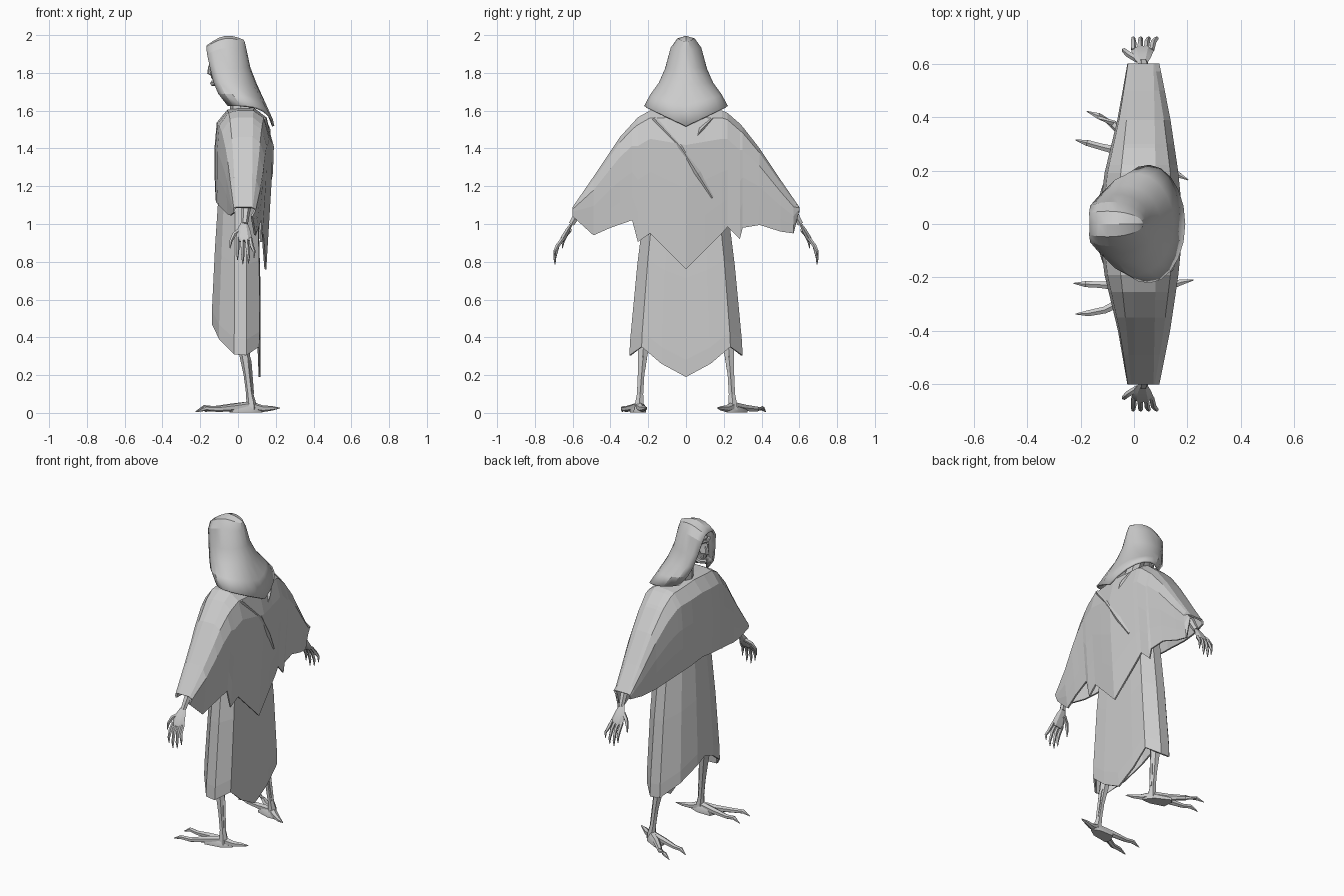
import bpy, bmesh, math
from mathutils import Vector, Matrix

cube = bpy.data.objects.get("Cube")
if cube:
    bpy.data.objects.remove(cube)

mat = bpy.data.materials.new("plain grey")
mat.use_nodes = True
grey = (0.6, 0.6, 0.6, 1)
mat.diffuse_color = grey
mat.node_tree.nodes["Principled BSDF"].inputs["Base Color"].default_value = grey


def finish(name, bm, thick=0, smooth=None):
    bmesh.ops.remove_doubles(bm, verts=bm.verts, dist=0.0005)
    bmesh.ops.recalc_face_normals(bm, faces=bm.faces)
    me = bpy.data.meshes.new(name)
    bm.to_mesh(me)
    bm.free()
    me.materials.append(mat)
    ob = bpy.data.objects.new(name, me)
    bpy.context.collection.objects.link(ob)
    if thick:
        mod = ob.modifiers.new("cloth", "SOLIDIFY")
        mod.thickness = thick
    if smooth:
        bpy.ops.object.select_all(action="DESELECT")
        ob.select_set(True)
        bpy.context.view_layer.objects.active = ob
        bpy.ops.object.shade_smooth_by_angle(angle=math.radians(smooth))
    return ob


def loft(bm, rows, closed=False, caps=False):
    """Skin a list of equal-length point rows."""
    vs = [[bm.verts.new(p) for p in row] for row in rows]
    n = len(rows[0])
    for a, b in zip(vs, vs[1:]):
        for i in range(n if closed else n - 1):
            j = (i + 1) % n
            bm.faces.new((a[i], a[j], b[j], b[i]))
    if caps:
        bm.faces.new(vs[0])
        bm.faces.new(vs[-1])


def tube(bm, pts, radii, flat=1.0, sides=6):
    """Tapered limb through the points; flat squeezes it across its path in y."""
    pts = [Vector(p) for p in pts]
    rows = []
    for k, (p, r) in enumerate(zip(pts, radii)):
        d = (pts[min(k + 1, len(pts) - 1)] - pts[max(k - 1, 0)]).normalized()
        ref = Vector((1, 0, 0)) if abs(d.x) < 0.8 else Vector((0, 0, 1))
        u = (ref - d * ref.dot(d)).normalized()
        v = d.cross(u)
        rows.append([p + u * r * math.cos(t) + v * r * flat * math.sin(t)
                     for t in (math.tau * i / sides for i in range(sides))])
    loft(bm, rows, closed=True, caps=True)


def interp(x, table):
    for (x0, v0), (x1, v1) in zip(table, table[1:]):
        if x <= x1:
            t = max(0, (x - x0) / (x1 - x0))
            return v0 + (v1 - v0) * t
    return table[-1][1]


# Hood: U-shaped rows open towards -x: front x, z, back x, z, half width, arch
# The hem row dips to a V at the back, and lower rows wrap further round the chin
hood_rows = [(-.166, 1.945, .03, 1.975, 0, .036), (-.168, 1.938, .035, 1.966, .048, .032),
             (-.164, 1.90, .045, 1.925, .083, .025), (-.147, 1.82, .065, 1.83, .112, 0),
             (-.130, 1.75, .10, 1.74, .145, 0), (-.105, 1.69, .15, 1.63, .19, 0),
             (-.055, 1.625, .192, 1.52, .222, 0)]
bm = bmesh.new()
rows = []
for k, (fx, fz, bx, bz, w, arch) in enumerate(hood_rows):
    limit = math.radians(116 + 4 * k)
    row = []
    for i in range(17):
        a = limit * (i / 8 - 1)
        s = (math.cos(a) - math.cos(limit)) / (1 - math.cos(limit))
        vee = 1 - abs(math.sin(a)) if math.cos(a) > 0 else 0
        drop = s + (vee - s) * k / 6
        row.append((fx + (bx - fx) * s, w * math.sin(a),
                    fz + (bz - fz) * drop + arch * math.sin(math.pi * s)))
    rows.append(row)
loft(bm, rows)
finish("hood", bm, 0.012, 20)

# Cape: cross-sections from one sleeve opening to the other
top = [(0, 1.615), (.2, 1.6), (.25, 1.57), (.35, 1.46), (.51, 1.22), (.6, 1.09)]
front_x = [(0, .125), (.15, .12), (.4, .06), (.6, .025)]
back_x = [(0, .185), (.2, .165), (.4, .135), (.6, .095)]
front_hem = [(0, 1.13), (.2, 1.1), (.45, 1.04), (.52, 1.05), (.6, 1.06)]
back_hem = [(-.6, 1.04), (-.49, .94), (-.4, .98), (-.285, 1.02), (-.255, .905), (-.19, .95), (0, .76),
            (.19, .95), (.22, .985), (.285, .92), (.3, .98), (.39, .995), (.5, .96), (.57, .95), (.6, 1.07)]
stations = sorted({y for y, z in back_hem} | {-.35, -.1, .1})
bm = bmesh.new()
rows = []
for y in stations:
    a = abs(y)
    t, f, b = interp(a, top), interp(a, front_x), interp(a, back_x)
    fh, bh = interp(a, front_hem), interp(y, back_hem)
    row = [(-f * fx, y, fh + (t - fh) * k)
           for fx, k in ((.95, 0), (1, .3), (1, .55), (.9, .84), (.45, .98))]
    row += [(0, y, t), (.085 - .02 * a, y, t)]
    row += [(b * bx, y, bh + (t - bh) * k)
            for bx, k in ((.82, .94), (1, .77), (.95, .5), (.88, .25), (.81, 0))]
    rows.append(row)
loft(bm, rows)
finish("cape", bm, 0.01)

# Diagonal folds lying on the back of the cape
bm = bmesh.new()
tube(bm, [(.14, -.17, 1.56), (.168, -.03, 1.41), (.163, .06, 1.27), (.150, .14, 1.14)],
     [.008, .022, .022, .010], 1.3, 4)
tube(bm, [(.14, .14, 1.56), (.158, .08, 1.5), (.165, .04, 1.43)], [.005, .014, .004], 1, 4)
finish("cape_folds", bm)

# Robe: half outline from back centre to front centre, mirrored in y
outline = [(.118, 0, .19), (.117, .13, .26), (.112, .235, .35), (.045, .30, .305),
           (-.02, .295, .31), (-.10, .20, .39), (-.138, .08, .47), (-.135, 0, .50)]
ring = outline + [(x, -y, z) for x, y, z in reversed(outline[1:-1])]
bm = bmesh.new()
rows = []
for k, w, back, front in ((0, 1, 1, 1), (.07, .985, 1.02, 1), (.4, .86, 1, .88),
                          (.72, .70, .9, .72), (1, .45, .6, .5)):
    rows.append([(x * (back if x > 0 else front), y * w, z + (1.5 - z) * k) for x, y, z in ring])
loft(bm, rows, closed=True)
finish("robe", bm, 0.01)

# Head: gaunt face with hollow eyes, brow, nose and jaw
bm = bmesh.new()
bmesh.ops.create_uvsphere(bm, u_segments=16, v_segments=12, radius=1)
for v in bm.verts:
    c = v.co
    if c.z < 0:
        c.y *= 1 + .4 * c.z
    v.co = Vector((c.x * .085 - .068, c.y * .07, c.z * .115 + 1.835))
    for side in (-1, 1):
        if (v.co - Vector((-.143, side * .03, 1.85))).length < .028:
            v.co.x += .03
        if (v.co - Vector((-.113, side * .05, 1.79))).length < .03:
            v.co.y -= side * .015
finish("head", bm, 0, 30)
bm = bmesh.new()
tube(bm, [(-.13, 0, 1.87), (-.148, 0, 1.83), (-.152, 0, 1.80), (-.135, 0, 1.79)], [.006, .010, .012, .008])
tube(bm, [(-.11, -.055, 1.865), (-.143, -.03, 1.885), (-.148, 0, 1.878),
          (-.143, .03, 1.885), (-.11, .055, 1.865)], [.006, .011, .009, .011, .006])
tube(bm, [(-.07, -.055, 1.79), (-.115, -.028, 1.75), (-.132, 0, 1.745),
          (-.115, .028, 1.75), (-.07, .055, 1.79)], [.008, .013, .016, .013, .008])
tube(bm, [(-.12, -.022, 1.772), (-.137, 0, 1.776), (-.12, .022, 1.772)], [.004, .007, .004])
finish("face_features", bm, 0, 30)
bm = bmesh.new()
tube(bm, [(-.04, 0, 1.80), (0, 0, 1.68), (.03, 0, 1.55)], [.045, .045, .07], 1, 8)
finish("neck", bm)

# Limbs on each side
for s, side in ((1, "left"), (-1, "right")):
    # Arm with a thin elbow-to-wrist taper
    bm = bmesh.new()
    tube(bm, [(.04, s * .2, 1.5), (.05, s * .42, 1.26), (.045, s * .55, 1.10), (.035, s * .605, 1.0)],
         [.05, .035, .026, .017])
    finish(side + "_arm", bm, 0, 30)
    # Hand with four clawed fingers and a thumb
    bm = bmesh.new()
    tube(bm, [(.033, s * .6, 1.01), (.03, s * .625, .97), (.032, s * .65, .925), (.034, s * .657, .91)],
         [.016, .034, .042, .034], .38)
    for x, tip_x, tip_z in ((-.002, -.003, .81), (.022, .025, .785), (.045, .055, .79), (.066, .085, .82)):
        tube(bm, [(x, s * .65, .925), ((x * 2 + tip_x) / 3, s * .68, .885),
                  (tip_x, s * .695, tip_z + .035), (tip_x, s * .693, tip_z)],
             [.010, .011, .008, .002], 1, 5)
    tube(bm, [(.015, s * .615, .97), (-.02, s * .635, .945), (-.038, s * .65, .91), (-.042, s * .655, .87)],
         [.013, .012, .009, .002], 1, 5)
    finish(side + "_hand", bm, 0, 30)

    # Bony leg
    ankle = Vector((.07, s * .247, 0))
    bm = bmesh.new()
    tube(bm, [(0, s * .14, .9), (.01, s * .215, .48), (.03, s * .225, .35), (.05, s * .238, .2),
              (.062, s * .243, .1), ankle + Vector((0, 0, .05)), ankle + Vector((0, 0, .015))],
         [.05, .042, .032, .02, .019, .026, .03])
    tube(bm, [(.015, s * .21, .4), (.06, s * .23, .27), (.075, s * .243, .1)], [.02, .012, .010], 1, 5)
    finish(side + "_leg", bm, 0, 30)
    # Clawed foot: flat sole, two long front toes and one back toe
    bm = bmesh.new()
    turn = Matrix.Rotation(math.radians(-18 if s > 0 else 0), 3, "Z")
    toes = [([(0, 0, .04), (-.1, -.012, .03), (-.2, -.02, .022), (-.25, -.022, .028), (-.295, -.025, .006)],
             [.022, .02, .014, .013, .002]),
            ([(0, 0, .04), (-.09, .03, .028), (-.18, .075, .02), (-.24, .087, .024), (-.288, .09, .006)],
             [.022, .02, .015, .013, .002]),
            ([(0, 0, .035), (.06, -.015, .022), (.11, -.03, .024), (.152, -.037, .026)],
             [.025, .018, .012, .002])]
    for pts, radii in toes:
        tube(bm, [ankle + turn @ Vector((x, y * s, z)) for x, y, z in pts], radii)
    sole = [(.06, -.012), (0, -.035), (-.09, -.035), (-.115, .02), (-.1, .05), (0, .033), (.05, 0)]
    loft(bm, [[ankle + turn @ Vector((x * k, y * s * k, z)) for x, y in sole]
              for z, k in ((.002, 1), (.015, 1), (.04, .6))], closed=True, caps=True)
    finish(side + "_foot", bm, 0, 30)
